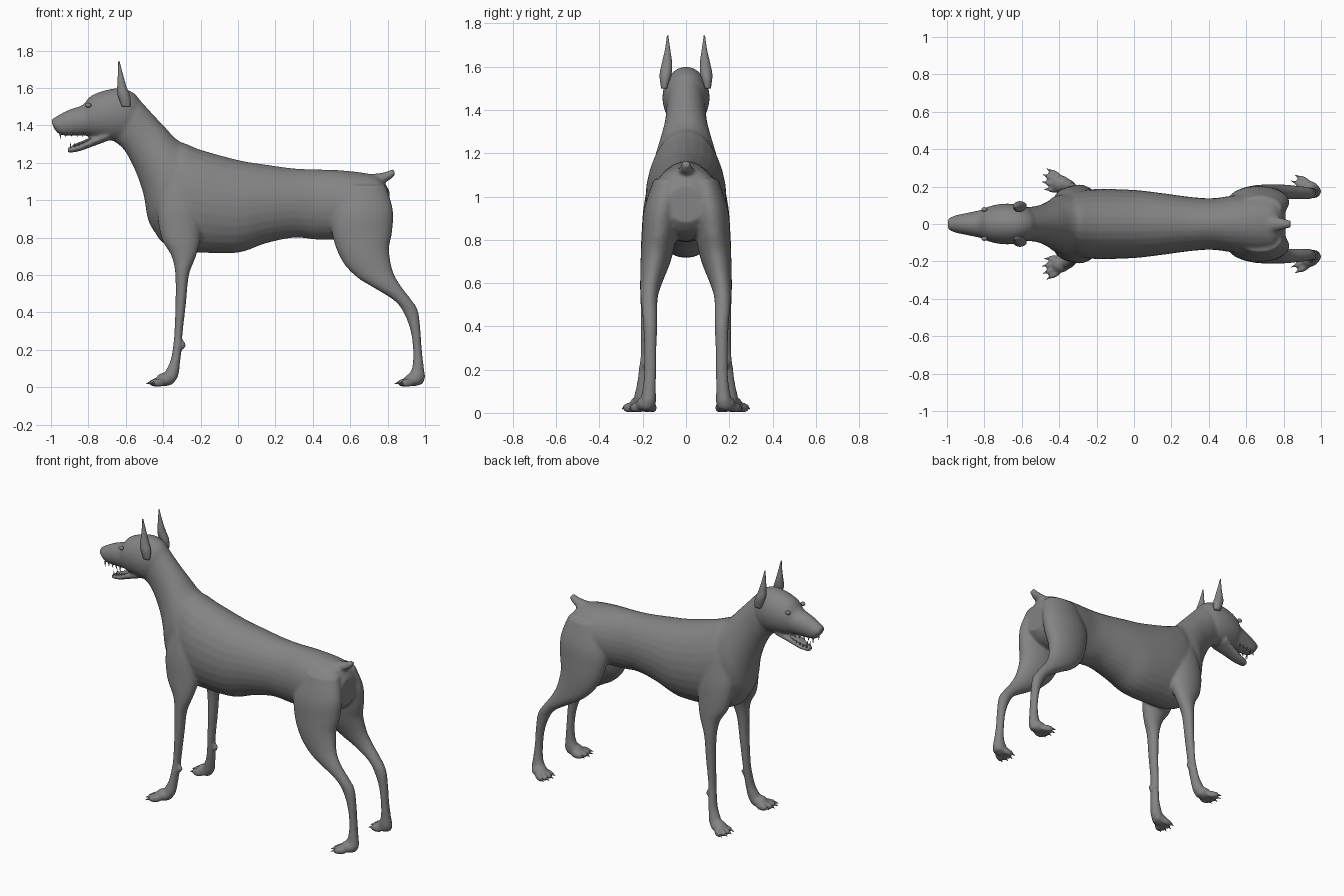
import bpy, bmesh, math
from mathutils import Matrix, Vector

cube = bpy.data.objects.get("Cube")
if cube:
    bpy.data.objects.remove(cube, do_unlink=True)

# One coat colour for everything
coat = bpy.data.materials.new("plain_grey")
coat.use_nodes = True
grey = (0.23, 0.23, 0.23, 1.0)
coat.diffuse_color = grey
coat.node_tree.nodes["Principled BSDF"].inputs["Base Color"].default_value = grey


def make_object(name, bm):
    """Turn a bmesh into a smooth shaded object with the coat material."""
    bmesh.ops.recalc_face_normals(bm, faces=bm.faces)
    for face in bm.faces:
        face.smooth = True
    mesh = bpy.data.meshes.new(name)
    bm.to_mesh(mesh)
    bm.free()
    mesh.materials.append(coat)
    obj = bpy.data.objects.new(name, mesh)
    bpy.context.collection.objects.link(obj)
    return obj


def spline(rows, steps=5):
    """Catmull-Rom interpolation through rows of numbers."""
    padded = [rows[0]] + list(rows) + [rows[-1]]
    result = []
    for k in range(len(rows) - 1):
        group = padded[k:k + 4]
        for s in range(steps):
            t = s / steps
            result.append([
                b + 0.5 * t * (c - a + t * (2 * a - 5 * b + 4 * c - d + t * (3 * (b - c) + d - a)))
                for a, b, c, d in zip(*group)])
    result.append(list(rows[-1]))
    return result


def loft(bm, rows, side=1, segments=28):
    """Skin ellipses; each row is x, z of one edge, x, z of the other, centre y, half width."""
    previous = None
    rings = []
    for xa, za, xb, zb, y, width in spline(rows):
        edge_a, edge_b = Vector((xa, y * side, za)), Vector((xb, y * side, zb))
        centre, half = (edge_a + edge_b) / 2, (edge_a - edge_b) / 2
        ring = []
        for i in range(segments):
            angle = math.tau * i / segments
            across = Vector((0, width * math.sin(angle), 0))
            ring.append(bm.verts.new(centre + half * math.cos(angle) + across))
        if previous:
            for i in range(segments):
                j = (i + 1) % segments
                bm.faces.new((previous[i], previous[j], ring[j], ring[i]))
        previous = ring
        rings.append(ring)
    bm.faces.new(rings[0])
    bm.faces.new(rings[-1])


def blob(bm, centre, size, side=1, turn=0.0):
    """Ellipsoid, optionally turned about z and mirrored."""
    matrix = (Matrix.Diagonal((1, side, 1, 1)) @ Matrix.Translation(centre)
              @ Matrix.Rotation(turn, 4, "Z") @ Matrix.Diagonal((*size, 1)))
    bmesh.ops.create_uvsphere(bm, u_segments=20, v_segments=12, radius=1, matrix=matrix)


def spike(bm, base, direction, radius, length, side=1):
    """Small cone used for claws and teeth."""
    direction = Vector(direction).normalized()
    middle = Vector(base) + direction * length / 2
    matrix = (Matrix.Diagonal((1, side, 1, 1)) @ Matrix.Translation(middle)
              @ direction.to_track_quat("Z", "Y").to_matrix().to_4x4())
    bmesh.ops.create_cone(bm, cap_ends=True, segments=10, radius1=radius,
                          radius2=radius * 0.15, depth=length, matrix=matrix)


torso = [
    (-.46, 1.12, -.46, .88, 0, .06), (-.42, 1.25, -.42, .79, 0, .12),
    (-.32, 1.31, -.32, .73, 0, .17), (-.2, 1.27, -.2, .72, 0, .187),
    (0, 1.215, 0, .72, 0, .182), (.15, 1.19, .15, .77, 0, .165),
    (.3, 1.17, .3, .8, 0, .145), (.42, 1.165, .42, .79, 0, .138),
    (.55, 1.16, .55, .79, 0, .155), (.68, 1.145, .68, .8, 0, .165),
    (.76, 1.12, .76, .83, 0, .15), (.81, 1.05, .81, .88, 0, .09)]
neck = [
    (-.22, 1.27, -.4, .77, 0, .165), (-.32, 1.32, -.475, .88, 0, .155),
    (-.39, 1.39, -.505, 1.03, 0, .125), (-.46, 1.465, -.55, 1.16, 0, .1),
    (-.54, 1.55, -.61, 1.27, 0, .09), (-.6, 1.59, -.67, 1.32, 0, .09)]
head = [
    (-.52, 1.53, -.56, 1.36, 0, .06), (-.56, 1.575, -.59, 1.32, 0, .09),
    (-.63, 1.6, -.65, 1.315, 0, .107), (-.72, 1.585, -.71, 1.325, 0, .107),
    (-.79, 1.555, -.77, 1.335, 0, .092), (-.83, 1.51, -.8, 1.345, 0, .076),
    (-.9, 1.485, -.88, 1.345, 0, .06), (-.96, 1.455, -.95, 1.35, 0, .046),
    (-1, 1.43, -.985, 1.385, 0, .03)]
jaw = [
    (-.7, 1.37, -.69, 1.32, 0, .075), (-.78, 1.335, -.77, 1.29, 0, .055),
    (-.86, 1.295, -.85, 1.262, 0, .04), (-.91, 1.285, -.91, 1.252, 0, .025)]
tail = [
    (.7, 1.14, .72, 1.06, 0, .05), (.76, 1.145, .785, 1.095, 0, .036),
    (.8, 1.155, .82, 1.115, 0, .026), (.83, 1.17, .842, 1.14, 0, .02)]
front_leg = [
    (-.4, 1.12, -.25, 1.12, .1, .06), (-.43, .95, -.2, .97, .125, .07),
    (-.41, .8, -.2, .8, .142, .065), (-.355, .7, -.225, .7, .16, .05),
    (-.335, .6, -.262, .6, .17, .041), (-.334, .45, -.278, .45, .175, .035),
    (-.34, .3, -.296, .29, .178, .03), (-.347, .22, -.3, .22, .185, .031),
    (-.362, .14, -.31, .13, .195, .032), (-.39, .08, -.32, .06, .205, .036),
    (-.4, .03, -.35, .015, .21, .036)]
hind_leg = [
    (.55, 1.08, .79, 1.08, .08, .07), (.5, .92, .828, .95, .11, .085),
    (.51, .79, .824, .83, .125, .08), (.56, .67, .808, .74, .14, .07),
    (.64, .585, .825, .63, .16, .052), (.73, .53, .865, .55, .17, .041),
    (.84, .46, .925, .47, .168, .035), (.89, .39, .962, .41, .165, .032),
    (.923, .3, .975, .31, .165, .029), (.936, .2, .983, .2, .165, .028),
    (.932, .11, .993, .11, .17, .031), (.91, .06, 1, .05, .175, .037),
    (.9, .025, .985, .015, .18, .036)]
ear = [
    (-.62, 1.5, -.575, 1.5, .1, .015), (-.645, 1.57, -.575, 1.55, .095, .027),
    (-.645, 1.62, -.597, 1.61, .088, .024), (-.642, 1.68, -.617, 1.68, .085, .012),
    (-.64, 1.745, -.634, 1.745, .085, .003)]

body, claws, teeth = bmesh.new(), bmesh.new(), bmesh.new()


def paw(x, y, turn, side):
    """Knuckle pad with four fanned toes and claws."""
    blob(body, (x, y, .042), (.05, .045, .036), side)
    for i in range(4):
        offset = i - 1.5
        angle = turn + offset * 0.16
        ahead = Vector((-math.cos(angle), math.sin(angle), 0))
        reach = .05 if i in (1, 2) else .036
        toe = Vector((x, y + offset * .023, .024)) + ahead * reach
        blob(body, toe, (.042, .016, .023), side, -angle)
        spike(claws, toe + ahead * .034, ahead + Vector((0, 0, -.3)), .007, .022, side)


# Skin parts that run into one another
for part in (torso, neck, head, jaw, tail):
    loft(body, part)
for side in (1, -1):
    loft(body, front_leg, side)
    loft(body, hind_leg, side)
    paw(-.39, .215, .3, side)
    paw(.94, .185, .25, side)
    blob(body, (-.296, .185, .225), (.018, .016, .022), side)
    # Upper and lower teeth
    for i in range(5):
        size = .022 if i == 0 else .011
        spike(teeth, (-.95 + i * .03, .03 + i * .004, 1.362), (0, 0, -1), .006, size + .012, side)
        spike(teeth, (-.895 + i * .022, .018 + i * .004, 1.278 + i * .006), (0, 0, 1), .005, size + .01, side)

# Blend the skin into one smooth surface
dog = make_object("body", body)
remesh = dog.modifiers.new("blend", "REMESH")
remesh.mode = "VOXEL"
remesh.voxel_size = .009
remesh.use_smooth_shade = True
smooth = dog.modifiers.new("soften", "SMOOTH")
smooth.factor = 0.5
smooth.iterations = 5

make_object("claws", claws)
make_object("teeth", teeth)

# Ears and eyes
for side, label in ((1, "left"), (-1, "right")):
    bm = bmesh.new()
    loft(bm, ear, side)
    make_object(label + "_ear", bm)
    bm = bmesh.new()
    blob(bm, (-.8, .078, 1.508), (.016, .012, .013), side)
    make_object(label + "_eye", bm)

# Tongue lying on the lower jaw
bm = bmesh.new()
loft(bm, [(-.76, 1.35, -.76, 1.33, 0, .035), (-.83, 1.318, -.83, 1.3, 0, .03),
          (-.885, 1.296, -.885, 1.284, 0, .016)])
make_object("tongue", bm)
